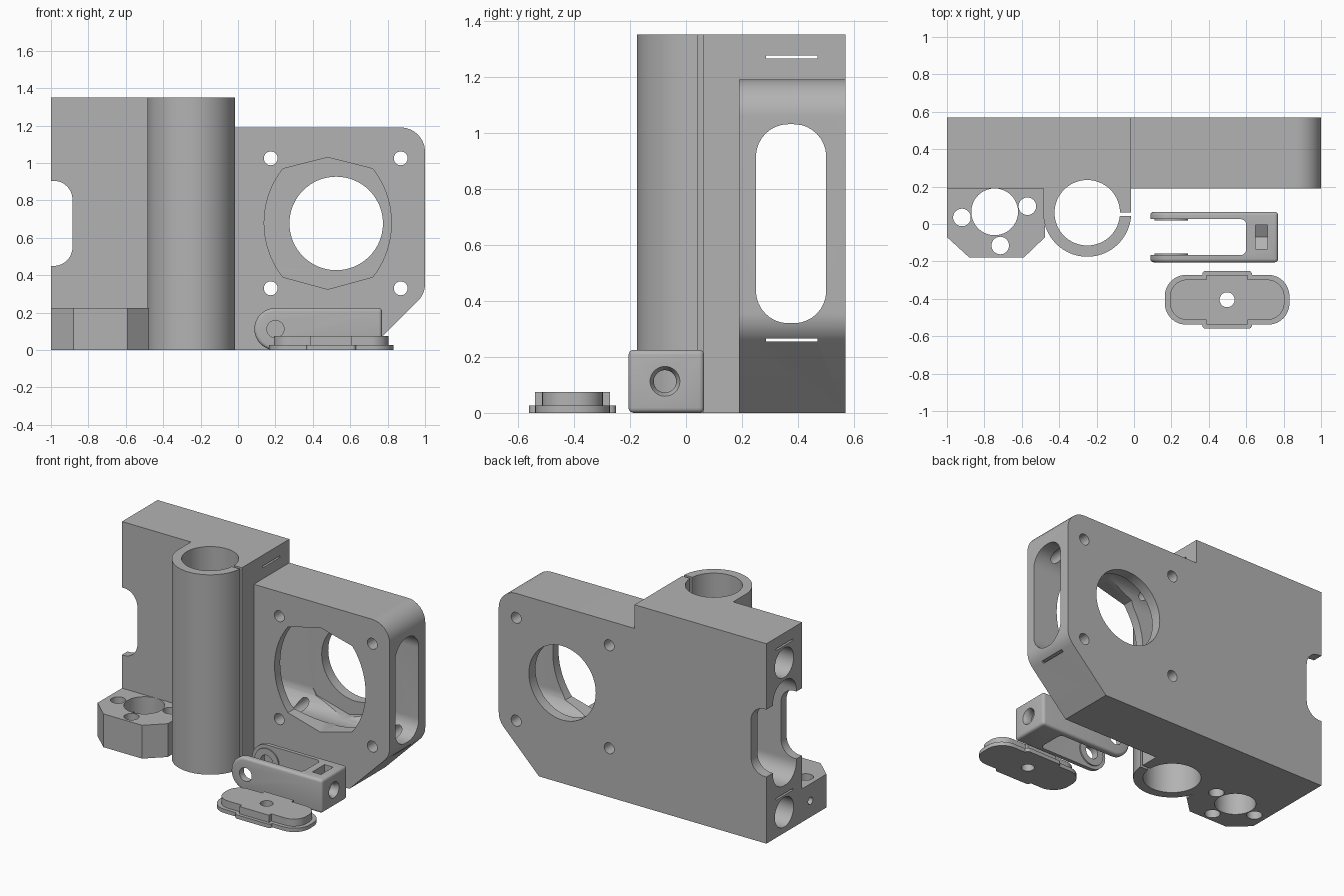
import bpy, bmesh, math
from mathutils import Vector

cube = bpy.data.objects.get("Cube")
if cube:
    bpy.data.objects.remove(cube, do_unlink=True)

grey = bpy.data.materials.new("plain grey")
grey.use_nodes = True
COLOUR = (0.45, 0.45, 0.45, 1)
grey.diffuse_color = COLOUR
grey.node_tree.nodes["Principled BSDF"].inputs["Base Color"].default_value = COLOUR


def arc(a, b, r, start, end, n=48):
    """Points on an arc, angles in degrees."""
    angles = [math.radians(start + (end - start) * i / n) for i in range(n + 1)]
    return [(a + r * math.cos(t), b + r * math.sin(t)) for t in angles]


def circle(a, b, r, n=64):
    return arc(a, b, r, 0, 360, n)[:-1]


def rounded(corners, n=10):
    """Polygon whose corners (a, b, radius) are filleted when radius > 0."""
    out = []
    for i, (a, b, r) in enumerate(corners):
        p = Vector((a, b))
        if r == 0:
            out.append((a, b))
            continue
        u = (Vector(corners[i - 1][:2]) - p).normalized()
        v = (Vector(corners[(i + 1) % len(corners)][:2]) - p).normalized()
        half = u.angle(v) / 2
        centre = p + (u + v).normalized() * (r / math.sin(half))
        s = p + u * (r / math.tan(half)) - centre
        e = p + v * (r / math.tan(half)) - centre
        for k in range(n + 1):
            d = s.lerp(e, k / n).normalized() * r
            out.append(tuple(centre + d))
    return out


def rect(a0, a1, b0, b1, r=0):
    return rounded([(a0, b0, r), (a1, b0, r), (a1, b1, r), (a0, b1, r)])


def prism(name, points, axis, lo, hi, end_scale=1):
    """Extrude a profile along an axis; end_scale tapers the far end."""
    place = {"x": lambda a, b, h: (h, a, b),
             "y": lambda a, b, h: (a, h, b),
             "z": lambda a, b, h: (a, b, h)}[axis]
    ca = sum(p[0] for p in points) / len(points)
    cb = sum(p[1] for p in points) / len(points)
    bm = bmesh.new()
    low = [bm.verts.new(place(a, b, lo)) for a, b in points]
    top = [bm.verts.new(place(ca + (a - ca) * end_scale, cb + (b - cb) * end_scale, hi))
           for a, b in points]
    bm.faces.new(low)
    bm.faces.new(top)
    for i in range(len(points)):
        bm.faces.new((low[i - 1], low[i], top[i], top[i - 1]))
    bmesh.ops.recalc_face_normals(bm, faces=bm.faces)
    mesh = bpy.data.meshes.new(name)
    bm.to_mesh(mesh)
    bm.free()
    mesh.materials.append(grey)
    obj = bpy.data.objects.new(name, mesh)
    bpy.context.collection.objects.link(obj)
    return obj


def bake(obj):
    """Apply the modifiers of an object."""
    graph = bpy.context.evaluated_depsgraph_get()
    mesh = bpy.data.meshes.new_from_object(obj.evaluated_get(graph))
    obj.modifiers.clear()
    obj.data = mesh


def combine(obj, others, operation):
    for other in others:
        mod = obj.modifiers.new("combine", "BOOLEAN")
        mod.operation, mod.solver, mod.object = operation, "EXACT", other
        bake(obj)
        bpy.data.objects.remove(other, do_unlink=True)


def finish(obj):
    bpy.ops.object.select_all(action="DESELECT")
    obj.select_set(True)
    bpy.context.view_layer.objects.active = obj
    bpy.ops.object.shade_smooth_by_angle(angle=math.radians(30))


# Carriage: tall block, motor housing, bearing tube and sensor foot
carriage = prism("carriage_body", rect(-1, -0.015, 0.19, 0.57), "z", 0, 1.35)
housing = prism("housing", rounded([(-0.3, 0, 0), (0.7, 0, 0), (1, 0.3, 0.13),
                (1, 1.19, 0.13), (-0.3, 1.19, 0)]), "y", 0.19, 0.57)
tube = prism("tube", arc(-0.25, 0.06, 0.235, 180, 360) + [(-0.015, 0.3), (-0.485, 0.3)],
             "z", 0, 1.35)
foot = prism("foot", [(-1, 0.25), (-1, -0.07), (-0.88, -0.18), (-0.59, -0.18),
             (-0.475, -0.07), (-0.475, 0.25)], "z", 0, 0.225)
combine(carriage, [housing, tube, foot], "UNION")

# Bearing bore with its clamp slit
cuts = [prism("bore", circle(-0.25, 0.06, 0.175), "z", -1, 2),
        prism("clamp_slit", rect(-0.12, 0.1, 0.042, 0.062), "z", -1, 2)]

# Motor opening, shaft hole and four screw holes
opening = (arc(0.61, 0.68, 0.47, 218, 142, 20) + [(0.48, 1.03)]
           + arc(0.35, 0.68, 0.47, 38, -38, 20) + [(0.48, 0.325)])
cuts += [prism("motor_opening", opening, "y", 0, 0.5),
         prism("shaft_hole", circle(0.525, 0.677, 0.25), "y", 0.4, 1)]
cuts += [prism("screw_hole", circle(x, z, 0.037, 32), "y", 0, 1)
         for x in (0.175, 0.87) for z in (0.33, 1.025)]

# Lengthwise passage, strap slits, rod sockets and end notch
cuts += [prism("passage", rect(0.25, 0.5, 0.32, 1.03, 0.115), "x", -2, 2),
         prism("end_notch", rect(-1.4, -0.885, 0.45, 0.905, 0.1), "y", 0, 1)]
for slit_z, rod_z in ((1.27, 1.15), (0.26, 0.14)):
    cuts += [prism("strap_slit", rect(0.285, 0.47, slit_z - 0.006, slit_z + 0.006), "x", -2, 2),
             prism("rod_socket", circle(0.38, rod_z, 0.1), "x", -2, -0.1)]

# Foot holes
cuts += [prism("foot_hole", circle(x, y, r, 40), "z", -1, 0.6 if r > 0.1 else 0.5)
         for x, y, r in ((-0.745, 0.065, 0.125), (-0.92, 0.035, 0.047),
                         (-0.57, 0.095, 0.047), (-0.715, -0.115, 0.047))]
cuts.append(prism("grub_hole", circle(0.1, 0.11, 0.025, 24), "x", -2, -0.8))
combine(carriage, cuts, "DIFFERENCE")
finish(carriage)

# Forked lever with softened edges
MID = -0.07
lever = prism("forked_lever", [(0.77, 0), (0.77, 0.225)]
              + arc(0.2, 0.1125, 0.1125, 90, 270, 24), "y", MID - 0.135, MID + 0.135)
bevel = lever.modifiers.new("soft_edges", "BEVEL")
bevel.width, bevel.segments, bevel.limit_method = 0.018, 4, "ANGLE"
bevel.angle_limit = math.radians(40)
bake(lever)
gap = prism("fork_gap", rounded([(-0.2, MID - 0.096, 0), (0.6, MID - 0.096, 0.03),
            (0.6, MID + 0.096, 0.03), (-0.2, MID + 0.096, 0)]), "z", -1, 1)
combine(lever, [gap], "DIFFERENCE")
pads = [prism("pivot_pad", circle(0.2, 0.1125, 0.09), "y", MID + s * 0.11, MID + s * 0.088)
        for s in (-1, 1)]
combine(lever, pads, "UNION")
nut = rounded([(MID - 0.065, 0.5, 0), (MID - 0.065, 0.075, 0), (MID, 0.037, 0),
               (MID + 0.065, 0.075, 0), (MID + 0.065, 0.5, 0)])
combine(lever, [prism("pivot_hole", circle(0.2, 0.1125, 0.046, 40), "y", -1, 1),
                prism("nut_pocket", nut, "x", 0.65, 0.715),
                prism("bolt_hole", circle(MID - 0.005, 0.1125, 0.04, 40), "x", 0.5, 1),
                prism("countersink", circle(MID - 0.005, 0.1125, 0.056, 40), "x", 0.775, 0.745, 0.7)],
        "DIFFERENCE")
finish(lever)

# Stepped cover plate with a cross lug
CX, CY = 0.498, -0.405


def cover_layer(name, length, width, lug, lug_width, lo, hi):
    plate = prism(name, rect(CX - length, CX + length, CY - width, CY + width, width * 0.85),
                  "z", lo, hi)
    cross = prism("lug", rect(CX - lug, CX + lug, CY - lug_width, CY + lug_width, 0.02 if lo == 0 else 0),
                  "z", lo, hi)
    combine(plate, [cross], "UNION")
    return plate


cover = cover_layer("cover_plate", 0.333, 0.133, 0.133, 0.155, 0, 0.026)
step = cover_layer("step", 0.306, 0.108, 0.11, 0.133, 0.01, 0.075)
combine(cover, [step], "UNION")
combine(cover, [prism("centre_hole", circle(CX, CY, 0.04, 40), "z", -1, 1)], "DIFFERENCE")
finish(cover)
